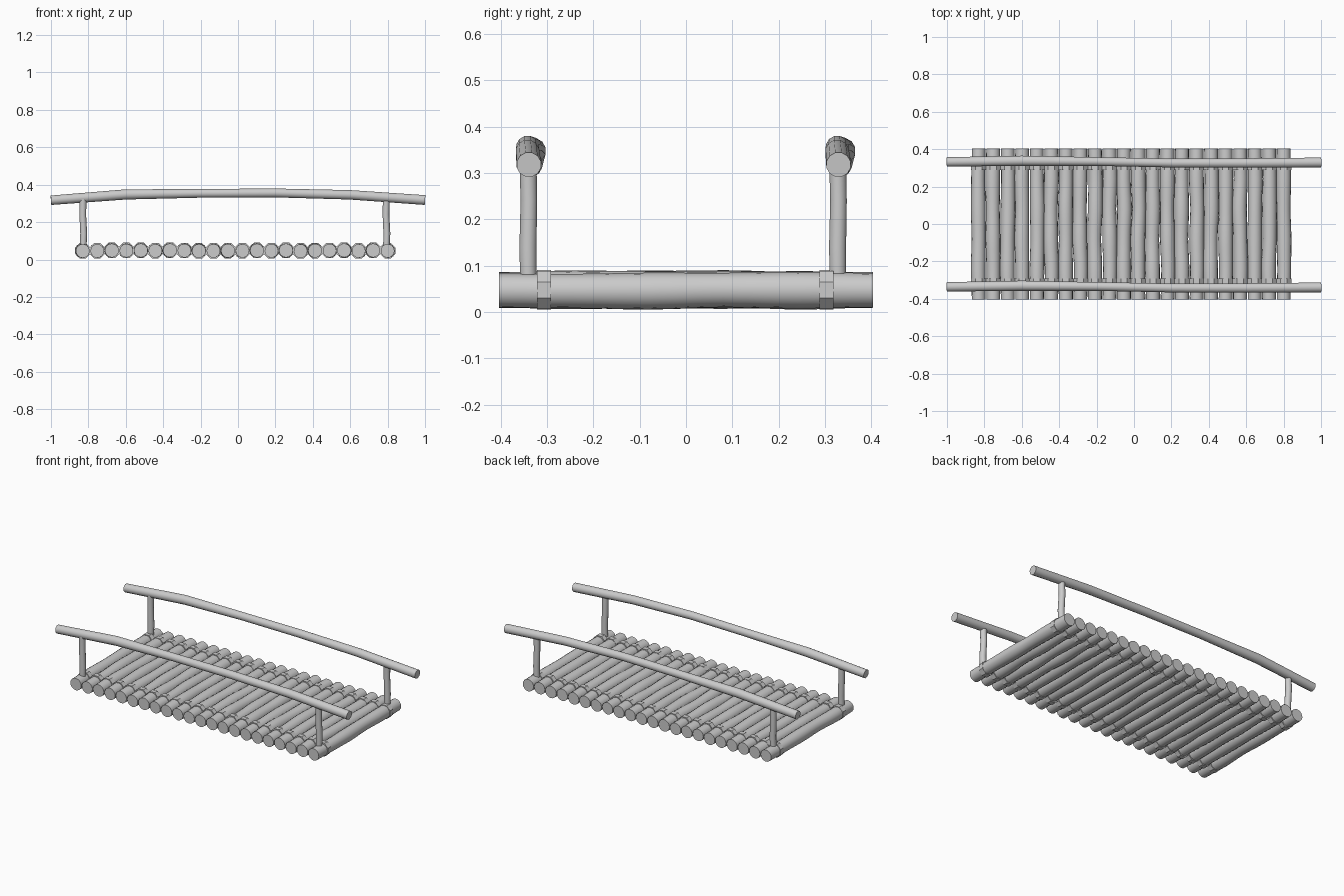
import bpy, bmesh, math, random
from mathutils import Vector

if "Cube" in bpy.data.objects:
    bpy.data.objects.remove(bpy.data.objects["Cube"])

random.seed(4)


def tube(name, pts, radii, sides=14, phase=0.0):
    """Capped round pole swept through pts with a radius at each point."""
    bm = bmesh.new()
    pts = [Vector(p) for p in pts]
    along = (pts[-1] - pts[0]).normalized()
    u = along.orthogonal().normalized() if abs(along.z) > 0.9 else Vector((0, 0, 1))
    rings = []
    for i, (p, r) in enumerate(zip(pts, radii)):
        t = (pts[min(i + 1, len(pts) - 1)] - pts[max(i - 1, 0)]).normalized()
        a = (u - t * u.dot(t)).normalized()
        b = t.cross(a)
        ring = []
        for k in range(sides):
            ang = 2 * math.pi * (k + phase) / sides
            ring.append(bm.verts.new(p + a * r * math.cos(ang) + b * r * math.sin(ang)))
        rings.append(ring)
    for r0, r1 in zip(rings, rings[1:]):
        for k in range(sides):
            n = (k + 1) % sides
            bm.faces.new((r0[k], r0[n], r1[n], r1[k]))
    bm.faces.new(rings[0])
    bm.faces.new(rings[-1])
    return finish(name, bm, True)


def finish(name, bm, smooth):
    bmesh.ops.recalc_face_normals(bm, faces=bm.faces)
    me = bpy.data.meshes.new(name)
    bm.to_mesh(me)
    bm.free()
    ob = bpy.data.objects.new(name, me)
    bpy.context.collection.objects.link(ob)
    if smooth:
        bpy.ops.object.select_all(action='DESELECT')
        ob.select_set(True)
        bpy.context.view_layer.objects.active = ob
        bpy.ops.object.shade_smooth_by_angle(angle=math.radians(35))
    return ob


def rope_ring(name, x, y, z, r_out=0.0445, r_in=0.034, w=0.03, sides=8):
    """Faceted lashing wrapped round one log."""
    bm = bmesh.new()
    loops = []
    for r, dy in ((r_in, -w / 2), (r_out, -w / 2), (r_out, w / 2), (r_in, w / 2)):
        loop = []
        for k in range(sides):
            a = 2 * math.pi * (k + 0.5) / sides
            loop.append(bm.verts.new((x + r * math.cos(a), y + dy, z + r * math.sin(a))))
        loops.append(loop)
    for i in range(4):
        l0, l1 = loops[i], loops[(i + 1) % 4]
        for k in range(sides):
            n = (k + 1) % sides
            bm.faces.new((l0[k], l0[n], l1[n], l1[k]))
    return finish(name, bm, False)


def ease(values, t):
    """Smoothly interpolate evenly spaced values, t in 0..1."""
    f = t * (len(values) - 1)
    i = min(int(f), len(values) - 2)
    s = f - i
    s = s * s * (3 - 2 * s)
    return values[i] * (1 - s) + values[i + 1] * s


# deck logs with a slight natural wobble, each lashed near both ends
COUNT, STEPS = 22, 15
for n in range(COUNT):
    cx = -0.83 + 1.63 * n / (COUNT - 1)
    cz = 0.048 + random.uniform(-0.002, 0.002)
    bend_x = [0] + [random.uniform(-0.004, 0.004) for _ in range(4)] + [0]
    bend_z = [-0.001] + [random.uniform(-0.002, 0.002) for _ in range(4)] + [0]
    girth = [0.037, 0.0395, 0.037, 0.0395, 0.037, 0.0365]
    if n % 2:
        girth.reverse()
    ts = [i / STEPS for i in range(STEPS + 1)]
    path = [(cx + ease(bend_x, t), -0.403 + 0.806 * t, cz + ease(bend_z, t)) for t in ts]
    tube(f"deck_log_{n + 1}", path, [ease(girth, t) for t in ts], 16)
    for side, y in (("front", -0.306), ("back", 0.303)):
        rope_ring(f"{side}_lashing_{n + 1}", cx, y, cz)

# handrails and posts, the same crooked pole repeated on both sides
rail = [(-1, 0.0, 0.317, 0.026), (-0.6, 0.006, 0.348, 0.028), (-0.2, 0.002, 0.354, 0.024),
        (0.2, -0.006, 0.356, 0.0245), (0.6, -0.006, 0.346, 0.026), (1, -0.003, 0.318, 0.027)]
for side, y in (("front", -0.336), ("back", 0.332)):
    tube(f"{side}_handrail", [(x, y + dy, z) for x, dy, z, r in rail],
         [r for *_, r in rail], 12, 0.5)
    for end, x in (("left", -0.828), ("right", 0.793)):
        tube(f"{side}_{end}_post",
             [(x, y - 0.004, 0.05), (x + 0.003, y - 0.005, 0.14),
              (x - 0.002, y - 0.003, 0.24), (x, y - 0.005, 0.335)],
             [0.018, 0.019, 0.0185, 0.019], 12)
